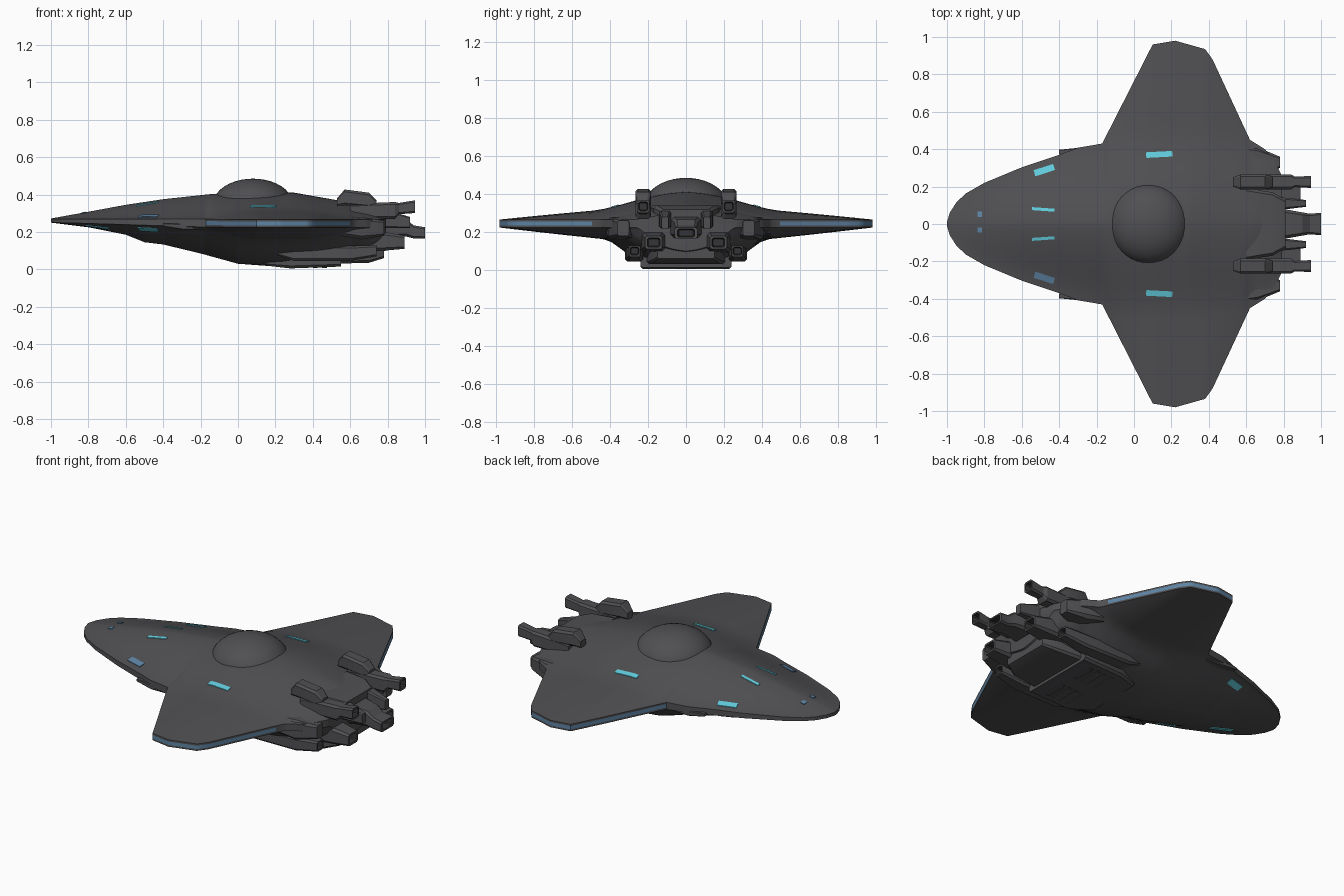
import bpy, bmesh, math

if "Cube" in bpy.data.objects:
    bpy.data.objects.remove(bpy.data.objects["Cube"])


def material(name, r, g, b):
    m = bpy.data.materials.new(name)
    m.use_nodes = True
    m.diffuse_color = (r, g, b, 1)
    bsdf = m.node_tree.nodes["Principled BSDF"]
    bsdf.inputs["Base Color"].default_value = (r, g, b, 1)
    bsdf.inputs["Roughness"].default_value = 0.6
    return m


HULL = material("charcoal hull", 0.08, 0.078, 0.084)
BLUE = material("steel blue light", 0.11, 0.23, 0.37)
CYAN = material("cyan light", 0.12, 0.6, 0.72)
DARK = material("dark recess", 0.035, 0.035, 0.038)


def finish(bm, name, mats, angle=35):
    bmesh.ops.recalc_face_normals(bm, faces=bm.faces[:])
    me = bpy.data.meshes.new(name)
    bm.to_mesh(me)
    bm.free()
    ob = bpy.data.objects.new(name, me)
    bpy.context.collection.objects.link(ob)
    for m in mats:
        me.materials.append(m)
    bpy.ops.object.select_all(action="DESELECT")
    ob.select_set(True)
    bpy.context.view_layer.objects.active = ob
    bpy.ops.object.shade_smooth_by_angle(angle=math.radians(angle))
    return ob


# Hull profiles: (x, value)
OUTLINE = [(-1, 0.01), (-0.985, 0.06), (-0.95, 0.115), (-0.9, 0.163), (-0.8, 0.22), (-0.6, 0.303),
           (-0.4, 0.37), (-0.3, 0.408), (-0.17, 0.43), (0.1, 0.96), (0.22, 0.98), (0.38, 0.935),
           (0.42, 0.88), (0.62, 0.45), (0.7, 0.4), (0.75, 0.34), (0.79, 0.26)]
ROOF = [(-1, 0.272), (-0.8, 0.308), (-0.6, 0.345), (-0.4, 0.375), (-0.15, 0.402), (0.1, 0.415),
        (0.3, 0.41), (0.5, 0.375), (0.65, 0.35), (0.79, 0.31)]
BELLY = [(-1, 0.25), (-0.8, 0.225), (-0.6, 0.185), (-0.5, 0.145), (-0.4, 0.133), (-0.2, 0.085),
         (0, 0.03), (0.3, 0.008), (0.5, 0.022), (0.65, 0.05), (0.79, 0.1)]


def lerp(table, x):
    for (a, p), (b, q) in zip(table, table[1:]):
        if x <= b:
            return p + (q - p) * max(0, x - a) / (b - a)
    return table[-1][1]


def middle(x):
    return 0.245 + 0.015 * max(0, -x)


def rim(x):
    return 0.01 + 0.011 * min(1, max(0, (x + 0.9) / 0.7))


def surface(x, y, side):
    """Height of the hull skin; side is 1 for the roof, -1 for the belly."""
    w, y = lerp(OUTLINE, x), abs(y)
    u = min(1, y / w)
    if side > 0:
        bump = max(0, 1 - (y / min(w, 0.5)) ** 2) ** 2
        share, depth = 0.55, lerp(ROOF, x) - middle(x)
    else:
        bump = max(0, 1 - (y / min(w, 0.43)) ** 4) ** 2
        share, depth = 0.45, middle(x) - lerp(BELLY, x)
    e = rim(x)
    return middle(x) + side * (e + max(0, depth - e) * (share * (1 - u ** 1.25) + (1 - share) * bump))


# Blended hull and wings, with a light band along the wing rim
def build_hull():
    bm = bmesh.new()
    xs = sorted({round(-1 + 0.02 * i, 3) for i in range(90)} | {p[0] for p in OUTLINE})
    n, rings = 22, []
    for x in xs:
        w, e, c = lerp(OUTLINE, x), rim(x), middle(x)
        pts = [(w * i / n, surface(x, w * i / n, 1)) for i in range(-n, n + 1)]
        pts += [(w, c + 0.5 * e), (w, c - 0.5 * e)]
        pts += [(w * i / n, surface(x, w * i / n, -1)) for i in range(n, -n - 1, -1)]
        pts += [(-w, c - 0.5 * e), (-w, c + 0.5 * e)]
        rings.append([bm.verts.new((x, y, z)) for y, z in pts])
    count = len(rings[0])
    bands = (2 * n + 1, count - 2)
    for a, b in zip(rings, rings[1:]):
        for i in range(count):
            j = (i + 1) % count
            f = bm.faces.new((a[i], a[j], b[j], b[i]))
            x = f.calc_center_median().x
            if i in bands and -0.17 < x < 0.6:
                f.material_index = 1
    bm.faces.new(rings[0])
    bm.faces.new(rings[-1])
    finish(bm, "hull_and_wings", [HULL, BLUE], 40)


build_hull()

# Roof dome
bm = bmesh.new()
bmesh.ops.create_uvsphere(bm, u_segments=40, v_segments=20, radius=1)
for v in bm.verts:
    v.co = (0.08 + 0.215 * v.co.x, 0.215 * v.co.y, 0.345 + 0.14 * v.co.z)
finish(bm, "roof_dome", [HULL])


# Light plates that follow the skin
def plate(name, x, y, length, width, mat, turn=0, side=1):
    bm = bmesh.new()
    ca, sa = math.cos(math.radians(turn)), math.sin(math.radians(turn))
    nx, ny, rows = 8, 3, []
    for lift in (0.004, -0.003):
        for j in range(ny + 1):
            row = []
            for i in range(nx + 1):
                a, b = length * (i / nx - 0.5), width * (j / ny - 0.5)
                px, py = x + a * ca - b * sa, y + a * sa + b * ca
                row.append(bm.verts.new((px, py, surface(px, py, side) + side * lift)))
            rows.append(row)
    top, low = rows[:ny + 1], rows[ny + 1:]
    for grid in (top, low):
        for r, s in zip(grid, grid[1:]):
            for i in range(nx):
                bm.faces.new((r[i], r[i + 1], s[i + 1], s[i]))
    bmesh.ops.bridge_loops(bm, edges=[e for e in bm.edges if e.is_boundary])
    finish(bm, name, [mat])


for s, tag in ((1, "back"), (-1, "front")):
    plate("bow_light_" + tag, -0.48, 0.288 * s, 0.11, 0.034, CYAN if s > 0 else BLUE, 18 * s)
    plate("shoulder_light_" + tag, 0.135, 0.372 * s, 0.14, 0.03, CYAN, 3 * s)
    plate("deck_slot_" + tag, -0.485, 0.078 * s, 0.12, 0.016, CYAN, -4 * s)
    plate("nose_lamp_" + tag, -0.825, 0.01 + 0.042 * s, 0.025, 0.028, BLUE)
    plate("belly_light_" + tag, -0.48, 0.288 * s, 0.11, 0.034, CYAN, 18 * s, -1)
plate("nose_belly_light", -0.75, -0.15, 0.13, 0.035, CYAN, -15, -1)


# Chamfered block lofted along x from rings (x, z, half width, half height)
def block(name, y, rings, hollow=False):
    bm = bmesh.new()
    rings = list(rings)
    if hollow:
        x, z, w, h = rings[-1]
        rings += [(x, z, w * 0.75, h * 0.7), (x - 0.05, z, w * 0.6, h * 0.55)]
    loops = []
    for x, z, w, h in rings:
        c = 0.3 * min(w, h)
        pts = [(w, h - c), (w - c, h), (c - w, h), (-w, h - c),
               (-w, c - h), (c - w, -h), (w - c, -h), (w, c - h)]
        loops.append([bm.verts.new((x, y + a, z + b)) for a, b in pts])
    for k, (p, q) in enumerate(zip(loops, loops[1:])):
        for i in range(8):
            f = bm.faces.new((p[i], p[i - 1], q[i - 1], q[i]))
            f.material_index = int(hollow and k == len(loops) - 2)
    bm.faces.new(loops[0])
    bm.faces.new(loops[-1]).material_index = int(hollow)
    finish(bm, name, [HULL, DARK], 25)


# Paired stern machinery
for s, tag in ((1, "back"), (-1, "front")):
    block("upper_intake_" + tag, 0.225 * s,
          [(0.53, 0.36, 0.025, 0.02), (0.57, 0.385, 0.04, 0.042), (0.7, 0.37, 0.04, 0.04), (0.74, 0.34, 0.03, 0.03)])
    block("upper_thruster_" + tag, 0.225 * s,
          [(0.6, 0.31, 0.04, 0.04), (0.84, 0.315, 0.04, 0.045), (0.86, 0.325, 0.028, 0.03), (0.945, 0.335, 0.032, 0.034)], True)
    block("lower_thruster_" + tag, 0.17 * s,
          [(0.6, 0.14, 0.07, 0.05), (0.78, 0.15, 0.06, 0.05), (0.89, 0.145, 0.045, 0.035)], True)
    block("side_pod_" + tag, 0.27 * s,
          [(0.2, 0.1, 0.03, 0.02), (0.3, 0.085, 0.05, 0.04), (0.6, 0.085, 0.045, 0.04), (0.74, 0.1, 0.03, 0.03)], True)
    block("stern_shoulder_" + tag, 0.33 * s,
          [(0.55, 0.23, 0.09, 0.05), (0.66, 0.22, 0.08, 0.06), (0.78, 0.22, 0.03, 0.04)])
    block("inner_strut_" + tag, 0.11 * s,
          [(0.62, 0.27, 0.035, 0.05), (0.82, 0.265, 0.03, 0.045), (0.92, 0.25, 0.018, 0.03)])
    block("wing_root_prong_" + tag, 0.385 * s,
          [(-0.4, 0.238, 0.012, 0.008), (-0.3, 0.228, 0.022, 0.016), (-0.18, 0.23, 0.02, 0.018)])
    for i in range(4):
        block(f"belly_vent_{i}_{tag}", 0.12 * s,
              [(0.3 + 0.05 * i, 0.018, 0.07, 0.012), (0.325 + 0.05 * i, 0.018, 0.07, 0.012)])

# Central stern machinery
block("centre_thruster", 0,
      [(0.66, 0.23, 0.09, 0.06), (0.8, 0.225, 0.08, 0.055), (0.9, 0.22, 0.062, 0.045), (0.94, 0.2, 0.055, 0.035),
       (1.0, 0.195, 0.06, 0.03)], True)
block("stern_bridge", 0, [(0.6, 0.3, 0.19, 0.04), (0.74, 0.29, 0.17, 0.05), (0.81, 0.28, 0.13, 0.04)])
block("keel", 0, [(0.15, 0.05, 0.18, 0.03), (0.28, 0.05, 0.24, 0.045), (0.55, 0.055, 0.24, 0.04)])
block("keel_tail", 0, [(0.5, 0.075, 0.21, 0.045), (0.7, 0.075, 0.19, 0.04), (0.78, 0.09, 0.15, 0.03)])
